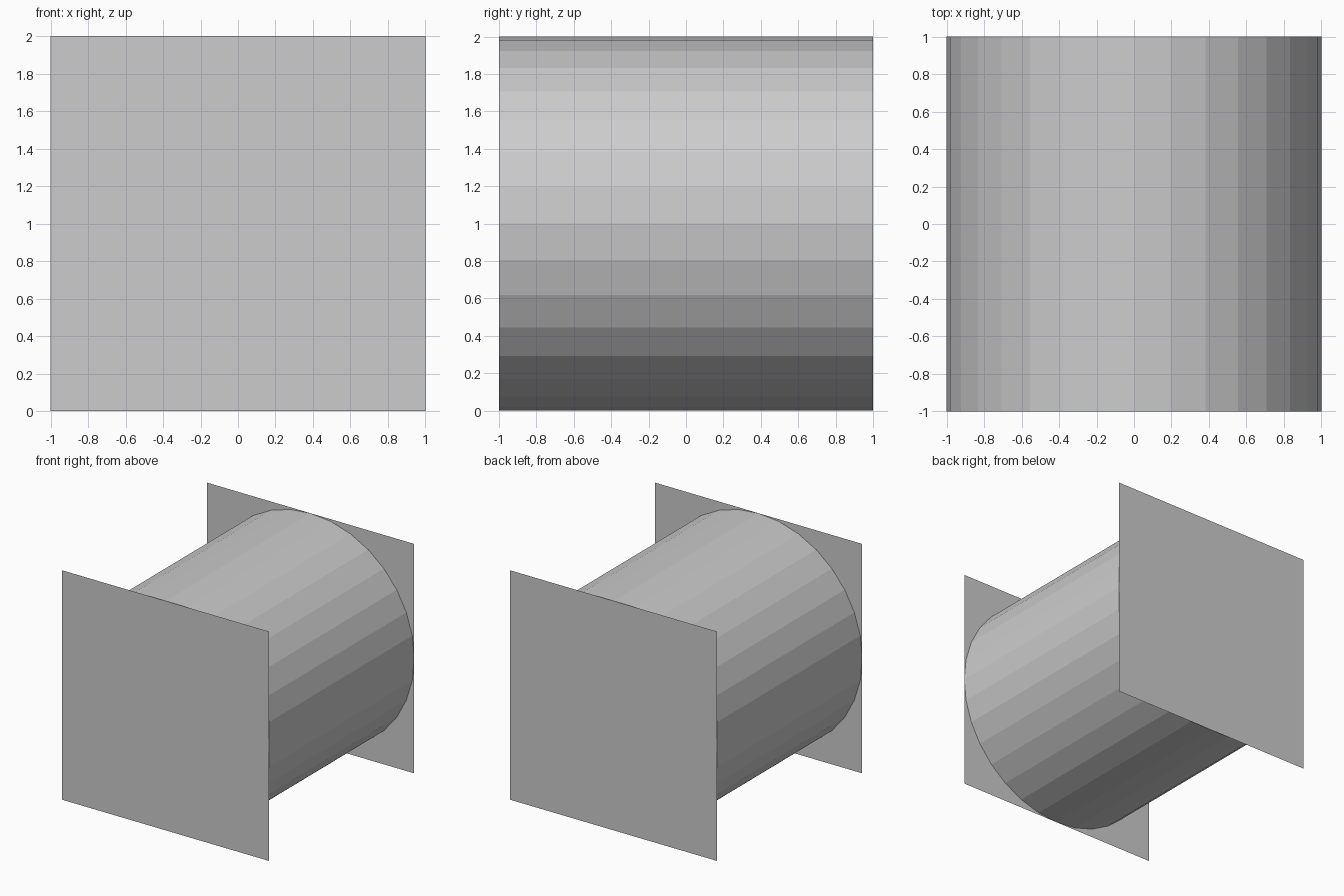
import bpy
from math import pi

cube = bpy.data.objects.get("Cube")
if cube:
    bpy.data.objects.remove(cube, do_unlink=True)

# Single plain grey
grey = bpy.data.materials.new("light_grey")
grey.use_nodes = True
colour = (0.604, 0.604, 0.604, 1)
grey.diffuse_color = colour
bsdf = next(n for n in grey.node_tree.nodes if n.type == 'BSDF_PRINCIPLED')
bsdf.inputs["Base Color"].default_value = colour


def finish(name):
    obj = bpy.context.object
    obj.name = name
    obj.data.materials.append(grey)
    return obj


# Faceted drum lying front to back, closed off by the end plates
bpy.ops.mesh.primitive_cylinder_add(
    vertices=32, radius=1, depth=2, end_fill_type='NOTHING',
    location=(0, 0, 1), rotation=(pi / 2, 0, 0))
finish("drum")

# Thin square plates facing outwards at both ends
for name, side in (("front_plate", -1), ("back_plate", 1)):
    bpy.ops.mesh.primitive_plane_add(
        size=2, location=(0, side, 1), rotation=(-side * pi / 2, 0, 0))
    finish(name)
